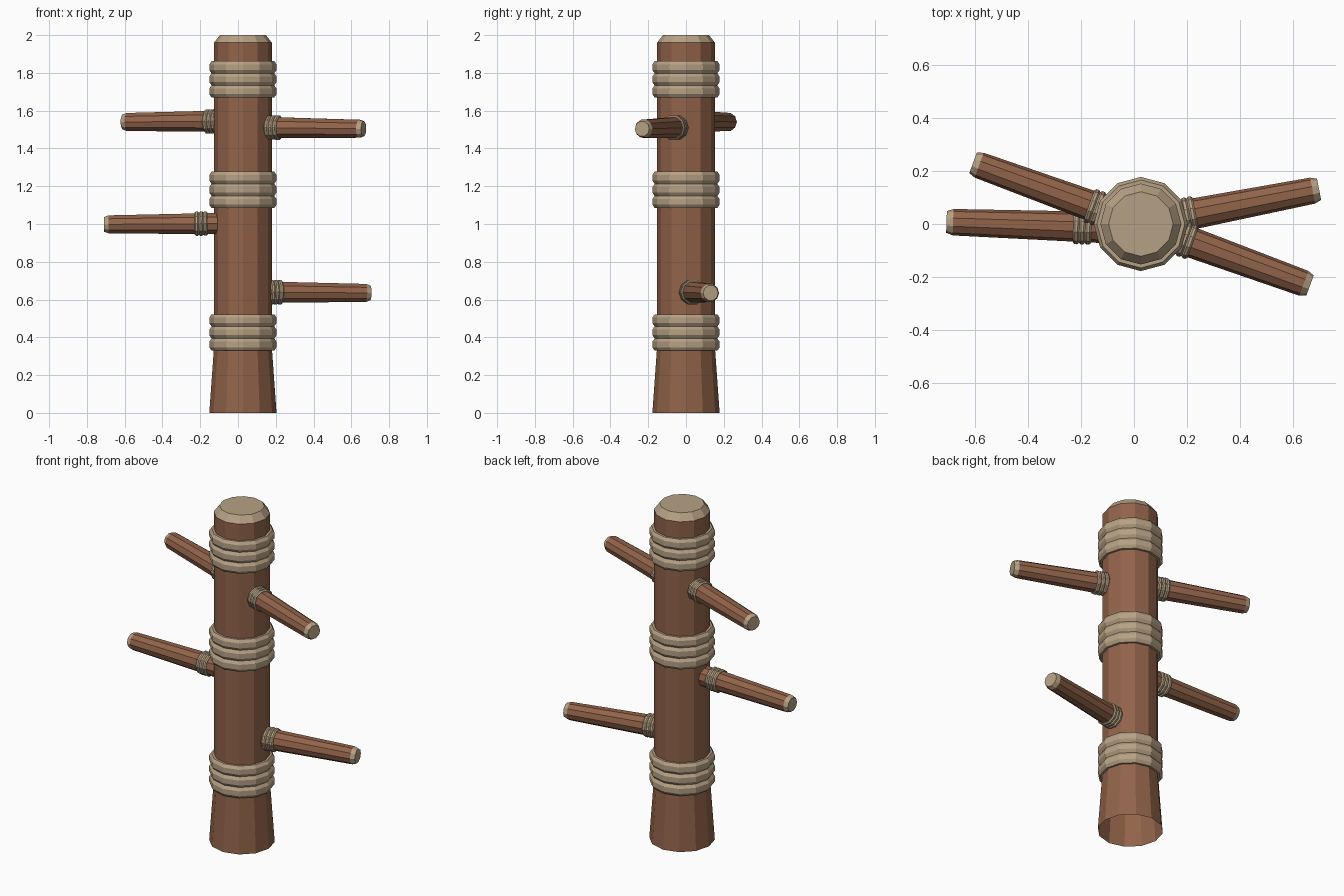
import bpy, bmesh, math
from mathutils import Matrix, Vector

if "Cube" in bpy.data.objects:
    bpy.data.objects.remove(bpy.data.objects["Cube"])


def material(name, rgb):
    m = bpy.data.materials.new(name)
    m.diffuse_color = (*rgb, 1)
    m.use_nodes = True
    m.node_tree.nodes["Principled BSDF"].inputs["Base Color"].default_value = m.diffuse_color
    return m


WOOD = material("brown wood", (0.285, 0.125, 0.068))
PALE = material("pale rope and cut wood", (0.470, 0.355, 0.232))
CX = 0.026  # post axis


def lathe(name, profile, sides, matrix, mats, pale_from=None, cap_start=False, cap_end=False):
    """Revolve (radius, height) points about z; faces above pale_from use the second material."""
    bm = bmesh.new()
    rings = []
    for r, h in profile:
        rings.append([bm.verts.new((r * math.cos(2 * math.pi * i / sides),
                                    r * math.sin(2 * math.pi * i / sides), h))
                      for i in range(sides)])
    for a, b in zip(rings, rings[1:]):
        for i in range(sides):
            j = (i + 1) % sides
            bm.faces.new((a[i], a[j], b[j], b[i]))
    if cap_start:
        bm.faces.new(rings[0][::-1])
    if cap_end:
        bm.faces.new(rings[-1])
    if pale_from is not None:
        for f in bm.faces:
            if f.calc_center_median().z > pale_from:
                f.material_index = 1
    mesh = bpy.data.meshes.new(name)
    bm.to_mesh(mesh)
    bm.free()
    for m in mats:
        mesh.materials.append(m)
    ob = bpy.data.objects.new(name, mesh)
    ob.matrix_world = matrix
    bpy.context.collection.objects.link(ob)
    return ob


def rope_profile(r_in, r_groove, r_out, start, length, coils=3):
    """Stacked bulging coils closed down to r_in at both ends."""
    step = length / coils
    pts = [(r_in, start), (r_groove, start)]
    for k in range(coils):
        s = start + k * step
        pts += [(r_out, s + 0.27 * step), (r_out, s + 0.73 * step), (r_groove, s + step)]
    return pts + [(r_in, start + length)]


# Post with flared, open foot and pale chamfered top
axis = Matrix.Translation((CX, 0, 0))
lathe("post", [(0.178, 0), (0.153, 0.35), (0.153, 1.96), (0.122, 2.0)], 12, axis,
      [WOOD, PALE], pale_from=1.965, cap_end=True)

# Rope wraps around the post
for i, z in enumerate((0.33, 1.085, 1.67)):
    lathe(f"post_rope_{i + 1}", rope_profile(0.145, 0.166, 0.178, z, 0.192), 12, axis, [PALE])

# Pegs: name, start y, heading in degrees, height, drop to tip, length, rope start
pegs = [
    ("upper_left_peg", 0.0, 160, 1.545, 0.005, 0.675, 0.140),
    ("upper_right_peg", 0.0, -20, 1.512, 0.008, 0.680, 0.140),
    ("middle_left_peg", -0.018, 178, 1.003, 0.005, 0.735, 0.187),
    ("lower_right_peg", 0.0, 11, 0.640, 0.005, 0.686, 0.142),
]
for name, y, deg, z, drop, length, rope in pegs:
    a = math.radians(deg)
    d = Vector((math.cos(a), math.sin(a), -drop / length))
    m = Matrix.Translation((CX, y, z)) @ d.to_track_quat('Z', 'Y').to_matrix().to_4x4()
    lathe(name, [(0.060, 0.09), (0.050, length - 0.025), (0.041, length)], 10, m,
          [WOOD, PALE], pale_from=length - 0.02, cap_start=True, cap_end=True)
    lathe(name + "_rope", rope_profile(0.052, 0.061, 0.067, rope, 0.068), 10, m, [PALE])
